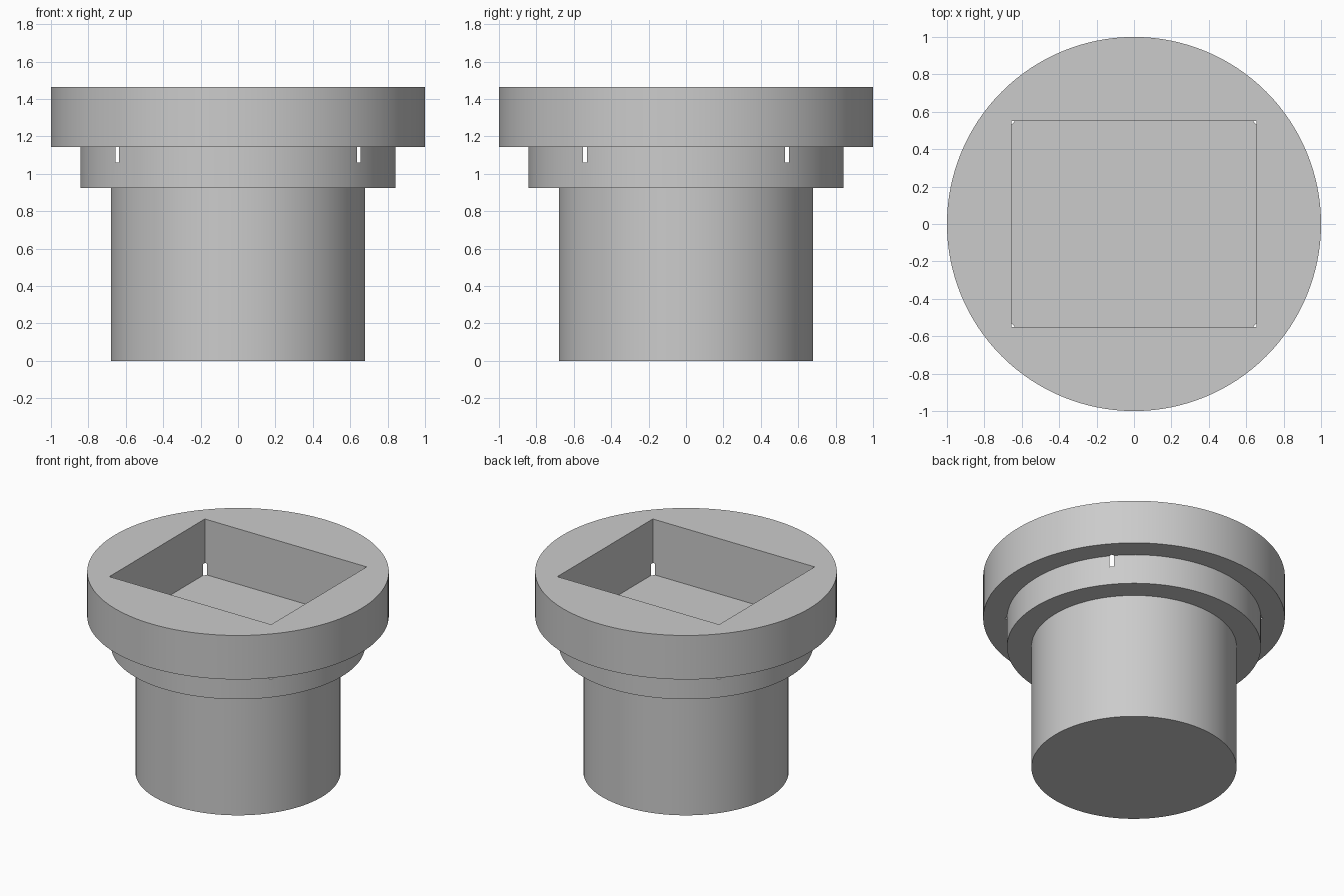
import bpy
import math

cube = bpy.data.objects.get("Cube")
if cube:
    bpy.data.objects.remove(cube, do_unlink=True)

SEGMENTS = 128

grey = bpy.data.materials.new("plain grey")
grey.use_nodes = True
colour = (0.6, 0.6, 0.6, 1)
grey.diffuse_color = colour
grey.node_tree.nodes["Principled BSDF"].inputs["Base Color"].default_value = colour

# Stepped round body: stem, collar and flange turned from one profile
profile = [(0.68, 0), (0.68, 0.925), (0.842, 0.925),
           (0.842, 1.143), (1, 1.143), (1, 1.465)]
verts, faces = [], []
for r, z in profile:
    for i in range(SEGMENTS):
        a = 2 * math.pi * i / SEGMENTS
        verts.append((r * math.cos(a), r * math.sin(a), z))
for ring in range(len(profile) - 1):
    low = ring * SEGMENTS
    for i in range(SEGMENTS):
        j = (i + 1) % SEGMENTS
        faces.append((low + i, low + j, low + SEGMENTS + j, low + SEGMENTS + i))
last = (len(profile) - 1) * SEGMENTS
faces.append(tuple(reversed(range(SEGMENTS))))
faces.append(tuple(range(last, last + SEGMENTS)))

mesh = bpy.data.meshes.new("stepped_plug")
mesh.from_pydata(verts, [], faces)
mesh.materials.append(grey)
plug = bpy.data.objects.new("stepped_plug", mesh)
bpy.context.collection.objects.link(plug)

# Rectangular pocket, whose corners break through the collar as slits
floor, top = 1.06, 1.7
bpy.ops.mesh.primitive_cube_add(size=1, location=(0, 0, (floor + top) / 2))
pocket = bpy.context.object
pocket.name = "pocket_cutter"
pocket.scale = (1.31, 1.104, top - floor)
pocket.data.materials.append(grey)
bpy.context.view_layer.update()

cut = plug.modifiers.new("pocket", 'BOOLEAN')
cut.operation = 'DIFFERENCE'
cut.solver = 'EXACT'
cut.object = pocket

# Apply the cut, remove the cutter, and smooth only the round walls
bpy.ops.object.select_all(action='DESELECT')
plug.select_set(True)
bpy.context.view_layer.objects.active = plug
bpy.ops.object.modifier_apply(modifier=cut.name)
bpy.data.objects.remove(pocket, do_unlink=True)
bpy.ops.object.shade_smooth_by_angle(angle=math.radians(30))
